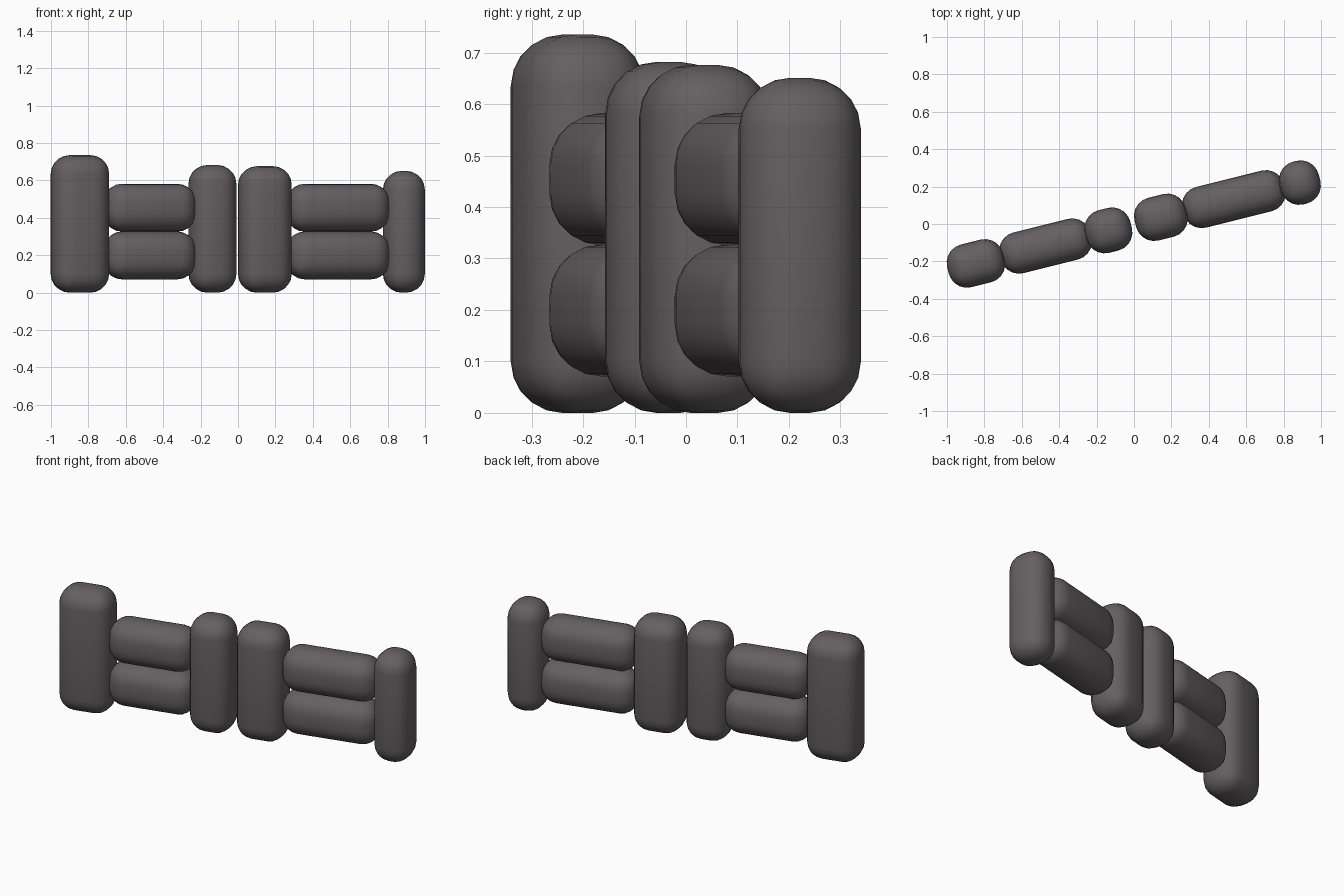
import bpy
from math import radians, cos, sin

if "Cube" in bpy.data.objects:
    bpy.data.objects.remove(bpy.data.objects["Cube"])

ANGLE = radians(14)   # the whole row is turned about z
RADIUS = 0.1

stone = bpy.data.materials.new("dark_stone")
stone.diffuse_color = (0.13, 0.115, 0.12, 1)
stone.use_nodes = True
stone.node_tree.nodes["Principled BSDF"].inputs["Base Color"].default_value = stone.diffuse_color


def rounded_block(name, along, length, width, bottom, height):
    """Soft-edged box placed at a distance along the turned row."""
    bpy.ops.mesh.primitive_cube_add(
        size=1,
        location=(along * cos(ANGLE), along * sin(ANGLE), bottom + height / 2),
        rotation=(0, 0, ANGLE))
    ob = bpy.context.object
    ob.name = name
    ob.scale = (length, width, height)
    bpy.ops.object.transform_apply(location=False, rotation=False, scale=True)
    bevel = ob.modifiers.new("round_edges", 'BEVEL')
    bevel.width = RADIUS
    bevel.segments = 5
    bevel.limit_method = 'NONE'
    ob.data.materials.append(stone)
    bpy.ops.object.shade_smooth()
    return ob


# upright posts: distance along row, length, height
for name, along, length, height in (
        ("left_end_post", -0.871, 0.308, 0.735),
        ("left_inner_post", -0.141, 0.250, 0.682),
        ("right_inner_post", 0.148, 0.282, 0.676),
        ("right_end_post", 0.914, 0.217, 0.651)):
    rounded_block(name, along, length, 0.235, 0, height)

# two stacked rails on each side
for side, along, length in (("left", -0.487, 0.50), ("right", 0.55, 0.56)):
    for level, bottom in (("lower", 0.071), ("upper", 0.326)):
        rounded_block(f"{side}_{level}_rail", along, length, 0.224, bottom, 0.256)
